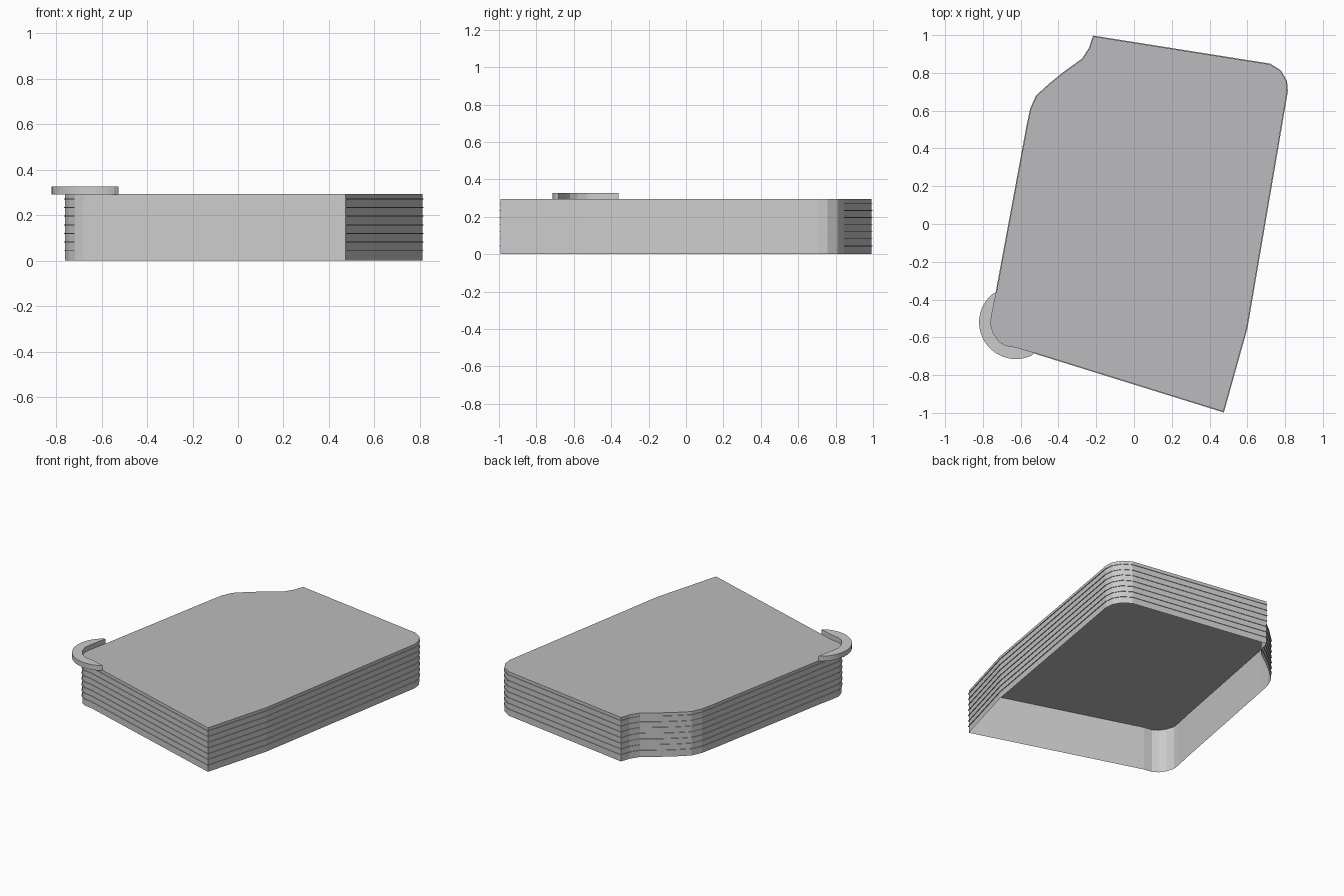
import bpy, bmesh, math
from mathutils import Vector

if "Cube" in bpy.data.objects:
    bpy.data.objects.remove(bpy.data.objects["Cube"])

TOP = 0.294

# Outline of the block, counter-clockwise from the front right corner
outline = [Vector(p) for p in [
    (0.473, -0.993), (0.597, -0.55), (0.811, 0.704), (0.806, 0.757), (0.775, 0.81),
    (0.72, 0.845), (-0.214, 0.993), (-0.235, 0.93), (-0.272, 0.873), (-0.368, 0.804),
    (-0.447, 0.74), (-0.516, 0.677), (-0.546, 0.61), (-0.565, 0.52), (-0.728, -0.36),
    (-0.752, -0.475), (-0.76, -0.53), (-0.744, -0.58), (-0.717, -0.62),
    (-0.68, -0.643), (-0.627, -0.651)]]


def offset(points, d):
    """Push a closed outline outwards by d."""
    out = []
    for i, p in enumerate(points):
        a = (p - points[i - 1]).normalized()
        b = (points[(i + 1) % len(points)] - p).normalized()
        na, nb = Vector((a.y, -a.x)), Vector((b.y, -b.x))
        out.append(p + (na + nb) * d / (1 + na.dot(nb)))
    return out


def finish(bm, name, color=None):
    me = bpy.data.meshes.new(name)
    bm.to_mesh(me)
    bm.free()
    ob = bpy.data.objects.new(name, me)
    bpy.context.collection.objects.link(ob)
    if color:
        mat = bpy.data.materials.new(name)
        mat.diffuse_color = color
        mat.use_nodes = True
        mat.node_tree.nodes["Principled BSDF"].inputs["Base Color"].default_value = mat.diffuse_color
        me.materials.append(mat)
    return ob


def loft(bm, profile):
    """Sweep (offset, z) steps round the outline."""
    rings = [[bm.verts.new((p.x, p.y, z)) for p in offset(outline, d)] for d, z in profile]
    n = len(outline)
    for lo, hi in zip(rings, rings[1:]):
        for i in range(n):
            j = (i + 1) % n
            bm.faces.new((lo[i], lo[j], hi[j], hi[i]))


# Walls, open underneath
bm = bmesh.new()
loft(bm, [(0, 0), (0, TOP)])
finish(bm, "walls")

# Thin ledges marking the floors
bm = bmesh.new()
for k in range(7):
    z = 0.044 + 0.038 * k
    loft(bm, [(0, z - 0.002), (0.004, z - 0.002), (0.004, z + 0.002), (0, z + 0.002)])
finish(bm, "floor_ledges")

# Flat roof
bm = bmesh.new()
bm.faces.new([bm.verts.new((p.x, p.y, TOP)) for p in outline])
finish(bm, "roof", (0.5, 0.5, 0.51, 1))

# Crescent canopy hugging the rounded corner
c, r = Vector((-0.625, -0.52)), 0.195
end = Vector((-0.525, -0.682))
inner = outline[14:] + [end]
a0 = math.atan2(*(inner[0] - c).yx)
a1 = math.atan2(*(end - c).yx) + 2 * math.pi
arc = [c + r * Vector((math.cos(a), math.sin(a)))
       for a in (a0 + (a1 - a0) * i / 24 for i in range(1, 24))]
bm = bmesh.new()
base = bm.faces.new([bm.verts.new((p.x, p.y, TOP - 0.002)) for p in [inner[0]] + arc + inner[:0:-1]])
ext = bmesh.ops.extrude_face_region(bm, geom=[base], use_keep_orig=True)
bmesh.ops.translate(bm, vec=(0, 0, 0.034),
                    verts=[v for v in ext["geom"] if isinstance(v, bmesh.types.BMVert)])
bmesh.ops.recalc_face_normals(bm, faces=bm.faces)
finish(bm, "corner_canopy")
